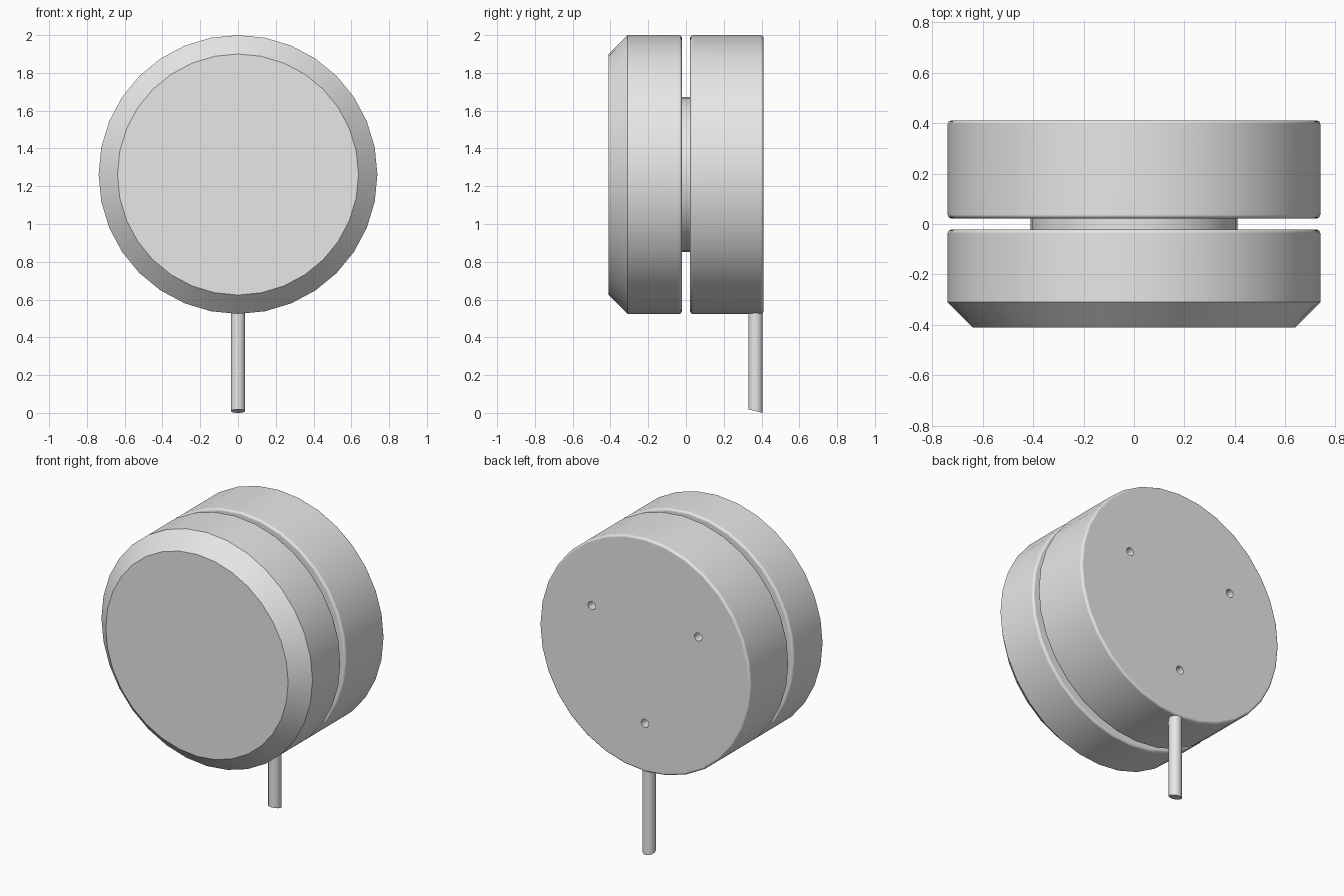
import bpy, bmesh
from math import sin, cos, pi, radians
from mathutils import Matrix, Vector

cube = bpy.data.objects.get("Cube")
if cube:
    bpy.data.objects.remove(cube, do_unlink=True)

CENTRE_Z = 1.262
RADIUS = 0.738
DEPTH = 0.41
GAP = 0.022
ROUND = 0.015

grey = bpy.data.materials.new("plain grey")
grey.use_nodes = True
grey.diffuse_color = (0.8, 0.8, 0.8, 1)
grey.node_tree.nodes["Principled BSDF"].inputs["Base Color"].default_value = (0.8, 0.8, 0.8, 1)


def add_object(name, bm):
    bmesh.ops.recalc_face_normals(bm, faces=bm.faces)
    mesh = bpy.data.meshes.new(name)
    bm.to_mesh(mesh)
    bm.free()
    obj = bpy.data.objects.new(name, mesh)
    bpy.context.collection.objects.link(obj)
    mesh.materials.append(grey)
    return obj


def smooth(obj):
    bpy.ops.object.select_all(action='DESELECT')
    obj.select_set(True)
    bpy.context.view_layer.objects.active = obj
    bpy.ops.object.shade_smooth_by_angle(angle=radians(30))
    obj.modifiers.new("even shading", 'WEIGHTED_NORMAL').keep_sharp = True


def lathe(name, profile, sides=32, x=0, z=CENTRE_Z):
    """Turn (radius, y) points around the y axis and cap both ends."""
    bm = bmesh.new()
    rings = []
    for r, y in profile:
        angles = [2 * pi * i / sides for i in range(sides)]
        rings.append([bm.verts.new((x + r * cos(a), y, z + r * sin(a))) for a in angles])
    for a, b in zip(rings, rings[1:]):
        for i in range(sides):
            j = (i + 1) % sides
            bm.faces.new((a[i], a[j], b[j], b[i]))
    bm.faces.new(rings[0])
    bm.faces.new(rings[-1])
    return add_object(name, bm)


def rounded(y, inward):
    """Rounded rim from the flat cap at y out to the full radius."""
    steps = [pi / 2 * i / 4 for i in range(5)]
    return [(RADIUS - ROUND + ROUND * sin(t), y + inward * ROUND * (1 - cos(t))) for t in steps]


# Front drum with a chamfered face
front = [(RADIUS - 0.1, -DEPTH), (RADIUS, -DEPTH + 0.1)] + rounded(-GAP, -1)[::-1]
smooth(lathe("front_drum", front))

# Narrow hub between the drums
smooth(lathe("hub", [(0.41, -GAP - 0.02), (0.41, GAP + 0.02)]))

# Back drum with three screw holes
back = lathe("back_drum", rounded(GAP, 1) + rounded(DEPTH, -1)[::-1])
bpy.context.view_layer.objects.active = back
for k in range(3):
    a = -pi / 2 + k * 2 * pi / 3
    cutter = lathe("hole_cutter", [(0.026, DEPTH - 0.1), (0.026, DEPTH + 0.1)], 16,
                   0.43 * cos(a), CENTRE_Z + 0.43 * sin(a))
    cut = back.modifiers.new("screw hole", 'BOOLEAN')
    cut.operation = 'DIFFERENCE'
    cut.solver = 'EXACT'
    cut.object = cutter
    bpy.ops.object.modifier_apply(modifier=cut.name)
    bpy.data.objects.remove(cutter, do_unlink=True)
smooth(back)

# Stem with a slanted foot
bm = bmesh.new()
top, stem_y, stem_r = 0.57, 0.368, 0.038
bmesh.ops.create_cone(bm, cap_ends=True, segments=24, radius1=stem_r, radius2=stem_r, depth=top,
                      matrix=Matrix.Translation(Vector((0, stem_y, top / 2))))
for v in bm.verts:
    if v.co.z < top / 2:
        v.co.z = 0.25 * (stem_y + stem_r - v.co.y)
smooth(add_object("stem", bm))
